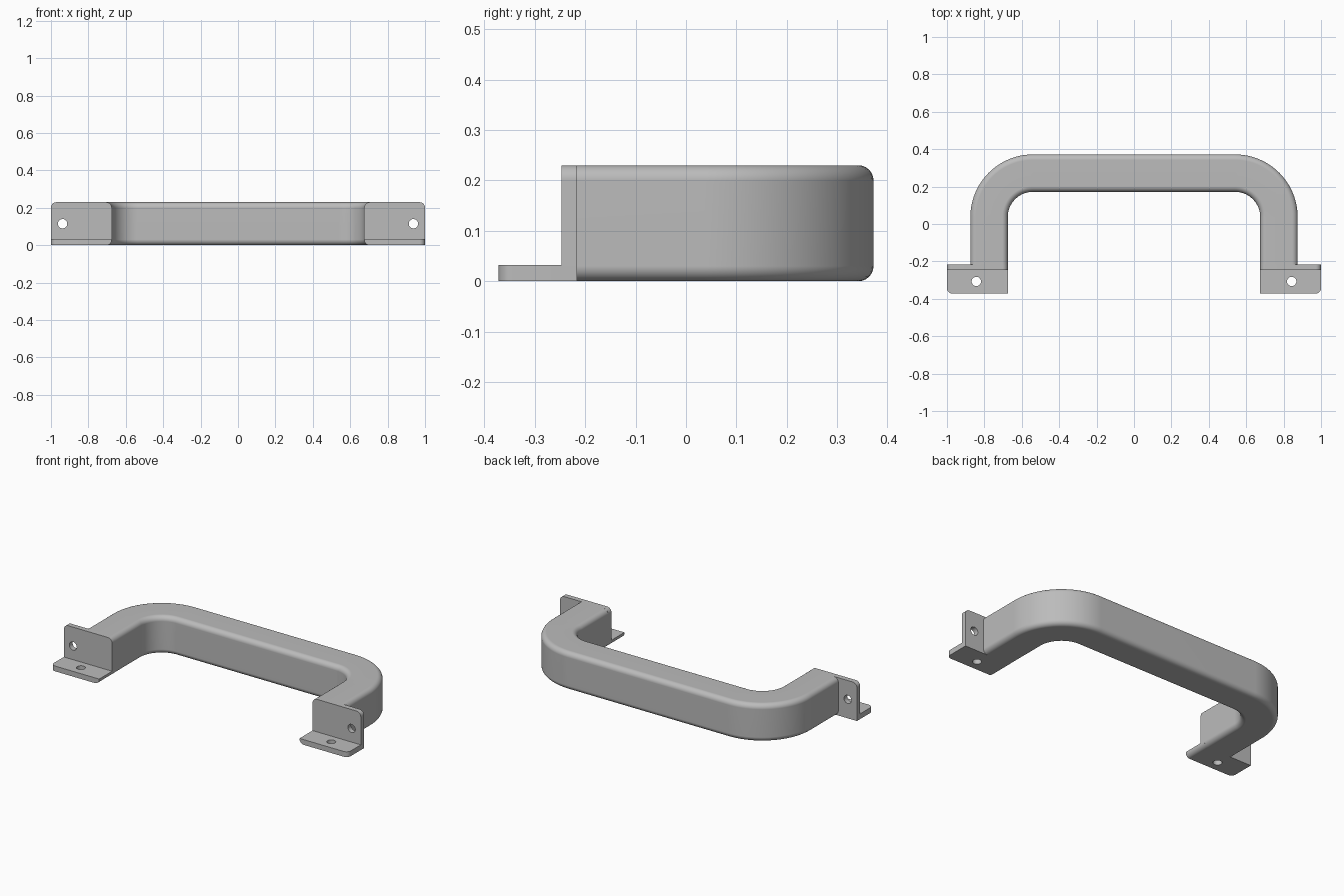
import bpy, bmesh, math
from mathutils import Vector, Matrix

if "Cube" in bpy.data.objects:
    bpy.data.objects.remove(bpy.data.objects["Cube"])

grey = bpy.data.materials.new("satin grey")
grey.use_nodes = True
colour = (0.5, 0.5, 0.5, 1)
grey.diffuse_color = colour
grey.node_tree.nodes["Principled BSDF"].inputs["Base Color"].default_value = colour

HEIGHT, FILLET = 0.23, 0.03
LEG_IN, LEG_OUT = 0.675, 0.875
FRONT, BACK = -0.372, 0.372
WALL_FRONT, WALL_BACK, THICK = -0.247, -0.216, 0.032


def add_object(name, bm):
    bmesh.ops.recalc_face_normals(bm, faces=bm.faces)
    mesh = bpy.data.meshes.new(name)
    bm.to_mesh(mesh)
    bm.free()
    mesh.materials.append(grey)
    ob = bpy.data.objects.new(name, mesh)
    bpy.context.collection.objects.link(ob)
    return ob


def activate(ob):
    bpy.ops.object.select_all(action='DESELECT')
    ob.select_set(True)
    bpy.context.view_layer.objects.active = ob


def finish(ob):
    activate(ob)
    bpy.ops.object.shade_smooth_by_angle()
    ob.modifiers.new("even shading", 'WEIGHTED_NORMAL').keep_sharp = True


# Grip: rounded rectangle swept along a U-shaped path
def rounded_section(half_w, half_h, r, steps=6):
    pts = []
    for k, (sx, sz) in enumerate([(1, 1), (-1, 1), (-1, -1), (1, -1)]):
        for i in range(steps + 1):
            a = math.pi / 2 * (k + i / steps)
            pts.append((sx * (half_w - r) + r * math.cos(a),
                        sz * (half_h - r) + r * math.sin(a)))
    return pts


half_w = (LEG_OUT - LEG_IN) / 2
mid_x = LEG_IN + half_w
bend = 0.235
cx, cy = mid_x - bend, BACK - half_w - bend
stations = [(Vector((mid_x, WALL_BACK, 0)), Vector((1, 0, 0)))]
for side in (0, 1):
    for i in range(25):
        a = math.pi / 2 * (side + i / 24)
        out = Vector((math.cos(a), math.sin(a), 0))
        stations.append((Vector((cx * (1 - 2 * side), cy, 0)) + out * bend, out))
stations.append((Vector((-mid_x, WALL_BACK, 0)), Vector((-1, 0, 0))))

bm = bmesh.new()
section = rounded_section(half_w, HEIGHT / 2, FILLET)
rings = [[bm.verts.new(p + out * u + Vector((0, 0, HEIGHT / 2 + v))) for u, v in section]
         for p, out in stations]
n = len(section)
for a, b in zip(rings, rings[1:]):
    for i in range(n):
        j = (i + 1) % n
        bm.faces.new((a[i], a[j], b[j], b[i]))
bm.faces.new(rings[0])
bm.faces.new(rings[-1])
finish(add_object("grip", bm))


# Brackets: plates with chosen corners rounded and a drilled screw hole
def plate(name, lo, hi, is_rounded, hole, axis):
    bm = bmesh.new()
    size = Vector(hi) - Vector(lo)
    centre = (Vector(lo) + Vector(hi)) / 2
    bmesh.ops.create_cube(bm, size=1, matrix=Matrix.Translation(centre) @ Matrix.Diagonal((*size, 1)))
    edges = [e for e in bm.edges
             if is_rounded((e.verts[0].co + e.verts[1].co) / 2 - centre,
                           e.verts[0].co - e.verts[1].co)]
    bmesh.ops.bevel(bm, geom=edges, offset=FILLET * 0.95, segments=6, profile=0.5, affect='EDGES')
    ob = add_object(name, bm)

    bm = bmesh.new()
    turn = Matrix.Rotation(math.pi / 2, 4, 'X') if axis == 'Y' else Matrix()
    bmesh.ops.create_cone(bm, cap_ends=True, segments=32, radius1=0.025, radius2=0.025,
                          depth=0.2, matrix=Matrix.Translation(hole) @ turn)
    drill = add_object("drill", bm)
    drill.hide_render = True
    cut = ob.modifiers.new("screw hole", 'BOOLEAN')
    cut.operation, cut.solver, cut.object = 'DIFFERENCE', 'EXACT', drill
    activate(ob)
    bpy.ops.object.modifier_apply(modifier=cut.name)
    bpy.data.objects.remove(drill)
    ob.modifiers.new("both sides", 'MIRROR')
    finish(ob)


# Upright wall: all corners rounded except the outer bottom one
plate("bracket_walls", (LEG_IN, WALL_FRONT, 0), (1, WALL_BACK, HEIGHT),
      lambda mid, d: abs(d.y) > 0.001 and (mid.z > 0 or mid.x < 0),
      (0.938, WALL_FRONT, 0.115), 'Y')

# Foot: outer front corner and inner bottom edge rounded
plate("bracket_feet", (LEG_IN, FRONT, 0), (1, WALL_FRONT, THICK),
      lambda mid, d: (abs(d.z) > 0.001 and mid.x > 0 and mid.y < 0)
      or (abs(d.y) > 0.001 and mid.x < 0 and mid.z < 0),
      (0.843, -0.307, 0), 'Z')
